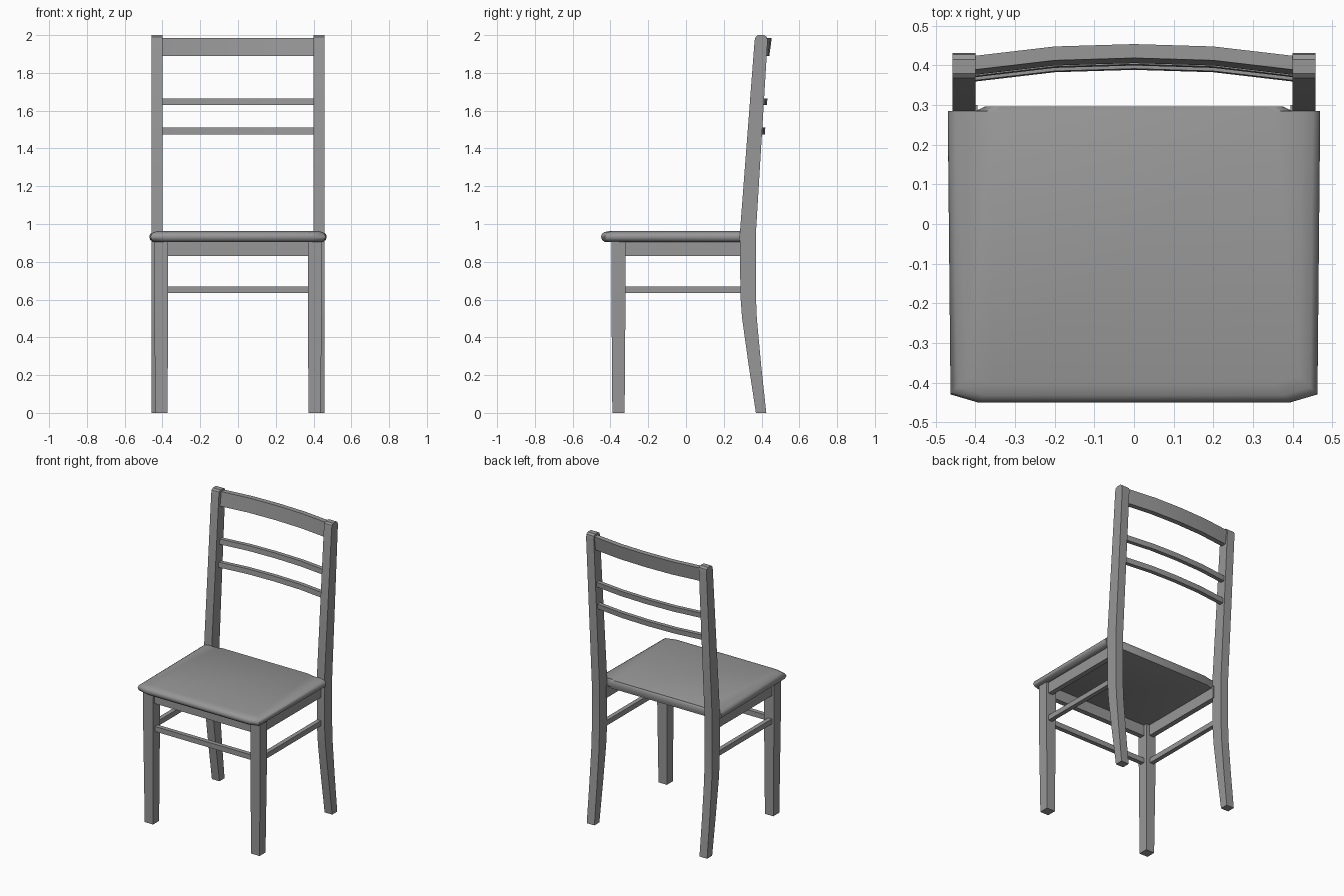
import bpy, bmesh, math
from mathutils import Vector

cube = bpy.data.objects.get("Cube")
if cube:
    bpy.data.objects.remove(cube, do_unlink=True)

GREY = (0.31, 0.31, 0.31, 1)
mat = bpy.data.materials.new("plain_grey")
mat.use_nodes = True
mat.diffuse_color = GREY
mat.node_tree.nodes["Principled BSDF"].inputs["Base Color"].default_value = GREY


def loft(name, rings):
    """Solid through a list of equal-length rings of points, capped at both ends."""
    bm = bmesh.new()
    rows = [[bm.verts.new(p) for p in ring] for ring in rings]
    n = len(rows[0])
    for a, b in zip(rows, rows[1:]):
        for i in range(n):
            j = (i + 1) % n
            bm.faces.new((a[i], a[j], b[j], b[i]))
    bm.faces.new(rows[0][::-1])
    bm.faces.new(rows[-1])
    bmesh.ops.recalc_face_normals(bm, faces=bm.faces)
    mesh = bpy.data.meshes.new(name)
    bm.to_mesh(mesh)
    bm.free()
    mesh.materials.append(mat)
    obj = bpy.data.objects.new(name, mesh)
    bpy.context.collection.objects.link(obj)
    return obj


def rect(x0, x1, y0, y1, z):
    return [(x0, y0, z), (x1, y0, z), (x1, y1, z), (x0, y1, z)]


def bar(name, x0, x1, y0, y1, z0, z1):
    return loft(name, [rect(x0, x1, y0, y1, z) for z in (z0, z1)])


def smooth(obj, angle):
    bpy.ops.object.select_all(action="DESELECT")
    obj.select_set(True)
    bpy.context.view_layer.objects.active = obj
    bpy.ops.object.shade_smooth_by_angle(angle=math.radians(angle))


# Back posts: z, front y, back y up the bent side profile
POST = [(0, 0.37, 0.425), (0.25, 0.332, 0.398), (0.5, 0.297, 0.375), (0.62, 0.288, 0.37),
        (0.95, 0.285, 0.37), (1.97, 0.363, 0.432), (1.99, 0.368, 0.428), (2.0, 0.38, 0.415)]

for side, s in (("left", 1), ("right", -1)):
    post = loft(side + "_back_post", [rect(s * 0.4, s * 0.458, f, b, z) for z, f, b in POST])
    smooth(post, 25)
    # Front legs taper slightly towards the floor
    loft(side + "_front_leg", [rect(s * 0.373, s * 0.437, -0.39, -0.325, 0),
                               rect(s * 0.37, s * 0.445, -0.395, -0.32, 0.65),
                               rect(s * 0.37, s * 0.445, -0.395, -0.32, 0.915)])
    # Side apron and side stretcher
    bar(side + "_apron", s * 0.395, s * 0.43, -0.33, 0.3, 0.83, 0.915)
    bar(side + "_stretcher", s * 0.4, s * 0.43, -0.33, 0.3, 0.635, 0.67)

# Front apron and stretcher
bar("front_apron", -0.38, 0.38, -0.38, -0.345, 0.83, 0.915)
bar("front_stretcher", -0.38, 0.38, -0.375, -0.345, 0.635, 0.67)

# Curved back slats: z range, front y at mid span, depth, lean
SLATS = [("top_rail", 1.89, 1.985, 0.406, 0.035, 0.013),
         ("middle_slat", 1.63, 1.665, 0.4, 0.028, 0.003),
         ("lower_slat", 1.475, 1.51, 0.389, 0.028, 0.003)]
for name, z0, z1, y, depth, lean in SLATS:
    rings = []
    for x, drop in ((-0.405, 0.03), (-0.2, 0.006), (0, 0), (0.2, 0.006), (0.405, 0.03)):
        f = y - drop
        rings.append([(x, f, z0), (x, f + depth, z0),
                      (x, f + depth + lean, z1), (x, f + lean, z1)])
    smooth(loft(name, rings), 30)

# Seat: outline shrunk by layer for a rounded rim on front and sides
HALF = [(0.395, -0.45), (0.463, -0.43), (0.47, 0.285), (0.4, 0.285), (0.375, 0.297)]
OUTLINE = HALF + [(-x, y) for x, y in reversed(HALF)]
LAYERS = [(0.905, 0.02), (0.915, 0.006), (0.932, 0), (0.948, 0.005), (0.957, 0.018), (0.963, 0.045)]


def seat_ring(z, inset):
    ring = []
    for x, y in OUTLINE:
        side = math.copysign(inset, x)
        ring.append((x - side, y + inset if y < 0 else y, z))
    return ring


smooth(loft("seat", [seat_ring(z, i) for z, i in LAYERS]), 50)
